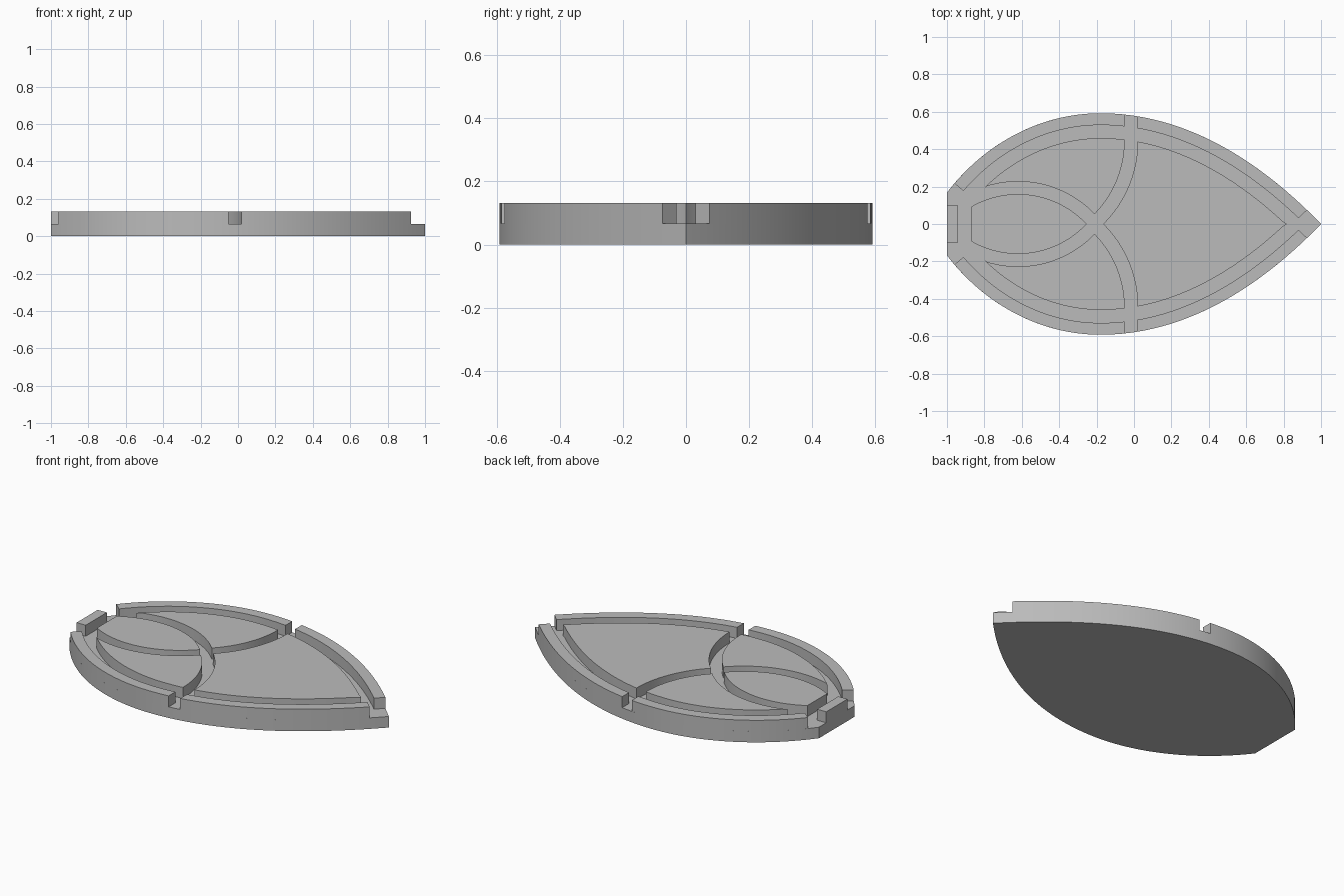
import bpy, bmesh
from math import sqrt
from mathutils import Vector
from mathutils.geometry import interpolate_bezier

cube = bpy.data.objects.get("Cube")
if cube:
    bpy.data.objects.remove(cube, do_unlink=True)

FLOOR, TOP = 0.066, 0.132        # channel floor and raised surface heights
RIM, GAP = 0.063, 0.07           # rim width and channel width
NOTCH = (-0.05, 0.02)            # side notch limits in x

grey = bpy.data.materials.new("plain grey")
grey.use_nodes = True
COLOUR = (0.5, 0.5, 0.5, 1)
grey.diffuse_color = COLOUR
grey.node_tree.nodes["Principled BSDF"].inputs["Base Color"].default_value = COLOUR


def prism(name, points, z0, z1):
    """Extrude a flat outline between two heights."""
    bm = bmesh.new()
    face = bm.faces.new([bm.verts.new((x, y, z0)) for x, y in points])
    top = bmesh.ops.extrude_face_region(bm, geom=[face])["geom"]
    bmesh.ops.translate(bm, vec=(0, 0, z1 - z0),
                        verts=[g for g in top if isinstance(g, bmesh.types.BMVert)])
    bmesh.ops.remove_doubles(bm, verts=bm.verts, dist=1e-5)
    bmesh.ops.recalc_face_normals(bm, faces=bm.faces)
    mesh = bpy.data.meshes.new(name)
    bm.to_mesh(mesh)
    bm.free()
    mesh.materials.append(grey)
    obj = bpy.data.objects.new(name, mesh)
    bpy.context.collection.objects.link(obj)
    bpy.ops.object.select_all(action="DESELECT")
    obj.select_set(True)
    bpy.context.view_layer.objects.active = obj
    bpy.ops.object.shade_smooth_by_angle()


def flip(points):
    return [(x, -y) for x, y in points]


def pair(name, points):
    """A raised piece and its mirror image."""
    prism("left_" + name, points, FLOOR, TOP)
    prism("right_" + name, flip(points), FLOOR, TOP)


def span(a, b, n=32):
    return [a + (b - a) * i / n for i in range(n + 1)]


# Half outline: two smooth curves meeting at the widest point
WIDEST = Vector((-0.18, 0.592))
rear = [Vector((-1, 0.168)), Vector((-0.8, 0.43)), Vector((-0.5, 0.592)), WIDEST]
front = [WIDEST, Vector((0.3, 0.592)), Vector((0.7, 0.31)), Vector((1, 0))]
outline = [p.to_2d() for p in interpolate_bezier(*rear, 40)[:-1] + interpolate_bezier(*front, 60)]


def inset(d):
    pts = []
    for i, p in enumerate(outline):
        t = (outline[min(i + 1, len(outline) - 1)] - outline[max(i - 1, 0)]).normalized()
        pts.append(p + Vector((t.y, -t.x)) * d)
    return pts


def edge(d, a, b):
    """Points on the outline inset by d, from x = a to x = b."""
    pts = inset(d)

    def height(x):
        for p, q in zip(pts, pts[1:]):
            if x <= q.x:
                break
        return p.y + (q.y - p.y) * (x - p.x) / (q.x - p.x)
    return [(x, height(x)) for x in span(a, b)]


def cross_arc(r, y0, y1):
    """Curve dividing the front panel from the side panels."""
    cx, cy = -0.608, 0.445
    return [(cx + sqrt(r * r - (y - cy) ** 2), y) for y in span(y0, y1)]


def petal_arc(r, x0, x1):
    """Curve along the rear petal."""
    cx, cy = -0.62, -0.34
    return [(x, cy + sqrt(r * r - (x - cx) ** 2)) for x in span(x0, x1)]


# Base plate
half = [tuple(p) for p in outline]
prism("base_plate", half + flip(half)[-2::-1], 0, FLOOR)

# Rim segments, broken by the side notches and both ends
pair("rear_rim", edge(0, -0.96, NOTCH[0]) + edge(RIM, NOTCH[0], -0.912))
pair("front_rim", edge(0, NOTCH[1], 0.925) + edge(RIM, 0.88, NOTCH[1]))

# Rear block between the rim ends
prism("rear_block", [(-1, -0.1), (-0.94, -0.1), (-0.94, 0.1), (-1, 0.1)], FLOOR, TOP)

# Front panel
tip = edge(RIM + GAP, NOTCH[1], 0.817)
side = cross_arc(0.628, 0, tip[0][1]) + tip[1:-1] + [(0.817, 0)]
prism("front_panel", side + flip(side)[-2:0:-1], FLOOR, TOP)

# Side panels
rim_edge = edge(RIM + GAP, -0.805, NOTCH[0])
pair("side_panel", rim_edge + cross_arc(0.558, rim_edge[-1][1], 0.053)[1:]
     + petal_arc(0.567, -0.212, -0.805)[1:-1])

# Rear petal panel
petal = petal_arc(0.5, -0.87, -0.254)[:-1] + [(-0.252, 0)]
prism("rear_petal", petal + flip(petal)[-2::-1], FLOOR, TOP)
